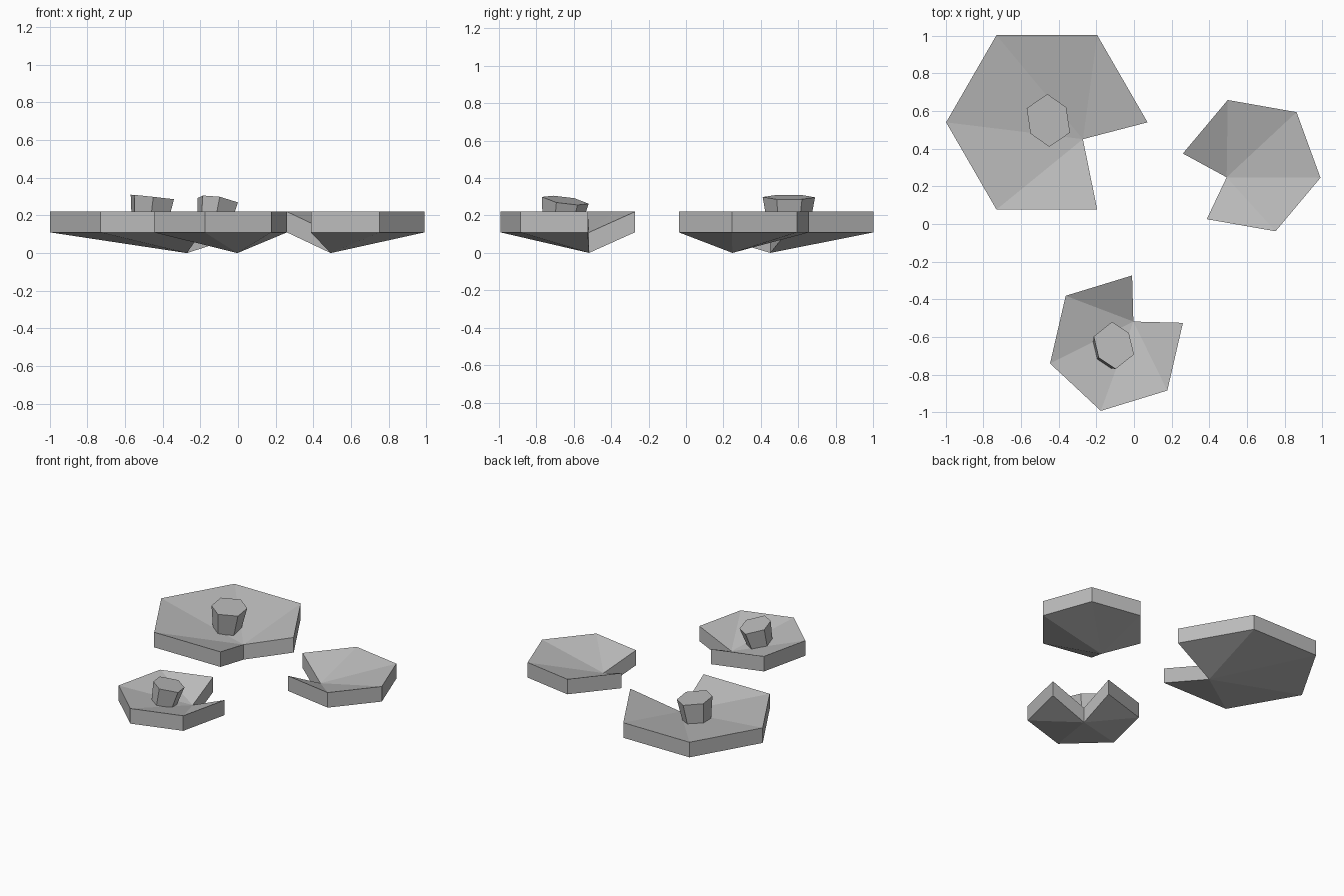
import bpy, bmesh
from math import cos, sin, radians
from mathutils import Vector

cube = bpy.data.objects.get("Cube")
if cube:
    bpy.data.objects.remove(cube, do_unlink=True)

THICK = 0.11   # pad thickness
RISE = 0.11    # height of the rim above the sunken heart of the pad

grey = bpy.data.materials.new("plain_grey")
grey.use_nodes = True
grey.diffuse_color = (0.5, 0.5, 0.5, 1)
grey.node_tree.nodes["Principled BSDF"].inputs["Base Color"].default_value = (0.5, 0.5, 0.5, 1)


def finish(name, bm):
    bmesh.ops.recalc_face_normals(bm, faces=bm.faces[:])
    mesh = bpy.data.meshes.new(name)
    bm.to_mesh(mesh)
    bm.free()
    mesh.materials.append(grey)
    obj = bpy.data.objects.new(name, mesh)
    bpy.context.collection.objects.link(obj)
    return obj


def polar(radius, degrees):
    a = radians(degrees)
    return Vector((radius * cos(a), radius * sin(a), 0))


def lily_pad(name, centre, radius, heading):
    """Six-sided dish with one wedge cut out toward the heading."""
    bm = bmesh.new()
    mid = Vector((*centre, 0))
    heart = mid + polar(radius * 0.395, heading + 5)
    rim = [mid + polar(radius, heading + 30 + 60 * k) + Vector((0, 0, RISE)) for k in range(6)]
    low = [bm.verts.new(p) for p in [heart] + rim]
    high = [bm.verts.new(p + Vector((0, 0, THICK))) for p in [heart] + rim]
    # fan over the top and bottom
    for ring in (low, high):
        for k in range(1, 6):
            bm.faces.new((ring[0], ring[k], ring[k + 1]))
    # outer edge and the two notch walls
    for k in range(7):
        n = (k + 1) % 7
        bm.faces.new((low[k], low[n], high[n], high[k]))
    return finish(name, bm)


def bud(name, top, half_ring, normal, height):
    """Tilted six-sided bud that narrows toward its base."""
    bm = bmesh.new()
    top, normal = Vector(top), Vector(normal)
    ring = [Vector((x, y, -normal.x * x - normal.y * y)) for x, y in half_ring]
    ring += [-p for p in ring]
    base = top - normal * height
    upper = [bm.verts.new(top + p) for p in ring]
    lower = [bm.verts.new(base + p * 0.78) for p in ring]
    bm.faces.new(upper)
    bm.faces.new(lower)
    for k in range(6):
        n = (k + 1) % 6
        bm.faces.new((lower[k], lower[n], upper[n], upper[k]))
    return finish(name, bm)


# Pads
lily_pad("large_pad", (-0.463, 0.54), 0.535, -30)
lily_pad("left_pad", (0.625, 0.31), 0.371, 200)
lily_pad("front_pad", (-0.093, -0.633), 0.369, 47)

# Buds
bud("large_pad_bud", (-0.455, 0.55, 0.298),
    [(-0.005, 0.14), (0.095, 0.07), (0.115, -0.065)], (0.11, 0.01, 1), 0.17)
bud("front_pad_bud", (-0.107, -0.645, 0.281),
    [(-0.01, 0.125), (0.08, 0.065), (0.107, -0.048)], (0.18, 0.16, 1), 0.15)
